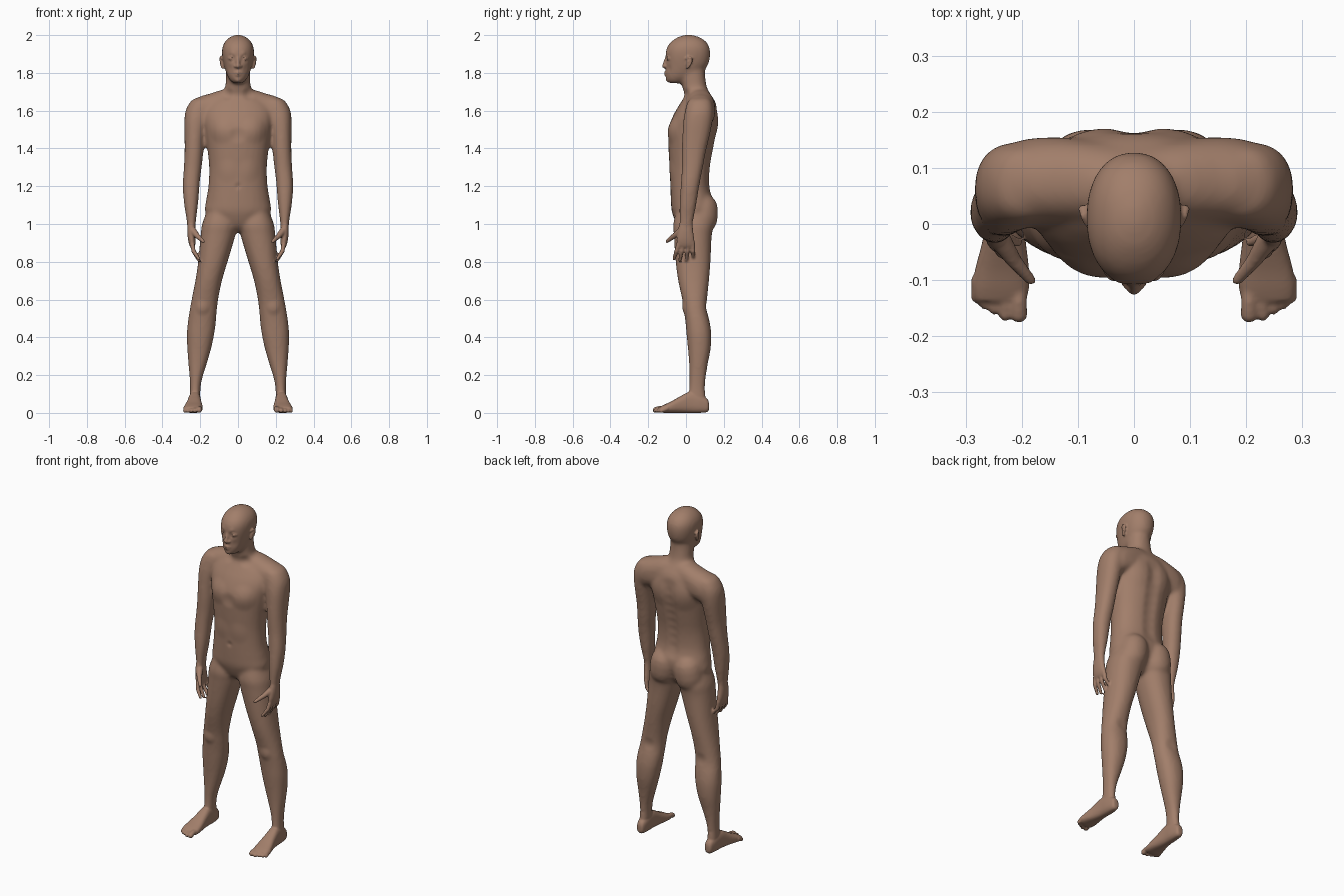
import bpy, bmesh
from mathutils import Vector, Matrix, kdtree
from math import cos, sin, tau, copysign

AXES = {'z': (2, 0, 1), 'y': (1, 0, 2), 'x': (0, 1, 2)}


def sides(mirror):
    return (1, -1) if mirror else (1,)


def skin_rings(bm, rings, side):
    """Bridge rings of points into a closed piece, mirrored when side is -1."""
    vs = [[bm.verts.new((p[0] * side, p[1], p[2])) for p in ring] for ring in rings]
    n = len(vs[0])
    for r0, r1 in zip(vs, vs[1:]):
        for k in range(n):
            j = (k + 1) % n
            bm.faces.new((r0[k], r0[j], r1[j], r1[k]))
    bm.faces.new(vs[0])
    bm.faces.new(vs[-1])


def loft(bm, rows, axis='z', mirror=False, e=2.2, n=28, sub=3):
    """Skin oval sections (t, u0, u1, v0, v1) with a smooth spline between them."""
    dense = []
    for i in range(len(rows) - 1):
        a, b, c, d = (rows[max(0, min(len(rows) - 1, i + k))] for k in (-1, 0, 1, 2))
        for s in range(sub):
            t = s / sub
            dense.append([0.5 * (2 * q + (r - p) * t + (2 * p - 5 * q + 4 * r - w) * t * t
                                 + (3 * q - p - 3 * r + w) * t ** 3)
                          for p, q, r, w in zip(a, b, c, d)])
    dense.append(rows[-1])
    it, iu, iv = AXES[axis]
    rings = []
    for t, u0, u1, v0, v1 in dense:
        ring = []
        for k in range(n):
            ca, sa = cos(tau * k / n), sin(tau * k / n)
            p = [0, 0, 0]
            p[it] = t
            p[iu] = (u0 + u1) / 2 + (u1 - u0) / 2 * copysign(abs(ca) ** (2 / e), ca)
            p[iv] = (v0 + v1) / 2 + (v1 - v0) / 2 * copysign(abs(sa) ** (2 / e), sa)
            ring.append(p)
        rings.append(ring)
    for side in sides(mirror):
        skin_rings(bm, rings, side)


def tube(bm, pts, mirror=True, n=14):
    """Round-ended tube through (x, y, z, radius) points."""
    co, rad = [Vector(p[:3]) for p in pts], [p[3] for p in pts]
    span = [max(c[i] for c in co) - min(c[i] for c in co) for i in range(3)]
    ref = Vector([1.0 if i == span.index(min(span)) else 0.0 for i in range(3)])
    tan = [(co[min(i + 1, len(co) - 1)] - co[max(i - 1, 0)]).normalized() for i in range(len(co))]
    caps = [(cos(a), sin(a)) for a in (.45, .85, 1.2, 1.45)]
    stations = [(co[0] - tan[0] * rad[0] * s, tan[0], rad[0] * c) for c, s in reversed(caps)]
    stations += list(zip(co, tan, rad))
    stations += [(co[-1] + tan[-1] * rad[-1] * s, tan[-1], rad[-1] * c) for c, s in caps]
    rings = []
    for c, t, r in stations:
        u = ref.cross(t).normalized()
        v = t.cross(u)
        rings.append([c + (u * cos(tau * k / n) + v * sin(tau * k / n)) * r for k in range(n)])
    for side in sides(mirror):
        skin_rings(bm, rings, side)


def ball(bm, p, scale):
    for side in (1, -1):
        m = Matrix.Translation((p[0] * side, p[1], p[2])) @ Matrix.Diagonal((*scale, 1))
        bmesh.ops.create_uvsphere(bm, u_segments=20, v_segments=12, radius=1, matrix=m)


def to_object(bm, name):
    me = bpy.data.meshes.new(name)
    bm.to_mesh(me)
    bm.free()
    ob = bpy.data.objects.new(name, me)
    bpy.context.collection.objects.link(ob)
    return ob


def fuse(bm, name, voxel, smooth):
    """Blend all the overlapping pieces into one skin."""
    ob = to_object(bm, name)
    r = ob.modifiers.new("skin", 'REMESH')
    r.mode, r.voxel_size, r.use_smooth_shade = 'VOXEL', voxel, True
    s = ob.modifiers.new("soften", 'SMOOTH')
    s.factor, s.iterations = 0.5, smooth
    dg = bpy.context.evaluated_depsgraph_get()
    new = bpy.data.meshes.new_from_object(ob.evaluated_get(dg))
    ob.modifiers.clear()
    ob.data = new
    return ob


def sculpt(me, dabs):
    """Push or pull the skin along its normals: (x, y, z, radius, amount)."""
    kd = kdtree.KDTree(len(me.vertices))
    for v in me.vertices:
        kd.insert(v.co, v.index)
    kd.balance()
    nrm = [v.normal.copy() for v in me.vertices]
    for x, y, z, r, amt in dabs:
        for side in sides(x != 0):
            for _, i, d in kd.find_range((x * side, y, z), r):
                me.vertices[i].co += nrm[i] * amt * (1 - (d / r) ** 2) ** 2


bm = bmesh.new()
# torso and neck
torso = [(.96, .05, -.01, .08), (.99, .11, -.045, .11), (1.06, .173, -.074, .14),
         (1.12, .17, -.08, .145), (1.2, .157, -.083, .127), (1.3, .153, -.087, .13),
         (1.4, .163, -.093, .148), (1.5, .178, -.094, .165), (1.58, .19, -.065, .168),
         (1.64, .165, -.03, .158), (1.68, .105, -.008, .135), (1.72, .07, -.018, .112),
         (1.78, .064, -.03, .102), (1.84, .06, -.035, .1)]
loft(bm, [(z, -w, w, f, b) for z, w, f, b in torso])
# trapezius and shoulder bridge
trap = [(.0, .0, .14, 1.55, 1.72), (.08, .0, .15, 1.54, 1.712), (.15, .0, .155, 1.52, 1.69),
        (.2, .0, .15, 1.5, 1.676), (.25, .025, .13, 1.53, 1.643)]
loft(bm, trap, 'x', True)
# buttocks
tube(bm, [(.078, .088, 1.08, .082), (.085, .085, 1.03, .083)], n=24)
# head
head = [(1.745, .02, -.088, -.03), (1.755, .037, -.1, .0), (1.78, .054, -.107, .05),
        (1.81, .066, -.108, .09), (1.84, .075, -.107, .116), (1.88, .083, -.109, .127),
        (1.92, .085, -.106, .128), (1.95, .078, -.092, .118), (1.975, .061, -.067, .096),
        (1.993, .036, -.035, .062), (2.001, .012, -.005, .03)]
loft(bm, [(z, -w, w, f, b) for z, w, f, b in head])
# arms
loft(bm, [(1.668, .15, .22, .035, .115), (1.65, .135, .25, .01, .135), (1.6, .14, .278, -.005, .145),
          (1.54, .162, .284, -.015, .14), (1.46, .177, .283, -.02, .124), (1.38, .184, .283, -.022, .105),
          (1.3, .192, .287, -.022, .09), (1.24, .2, .291, -.026, .078), (1.18, .205, .292, -.03, .067),
          (1.1, .212, .285, -.035, .055), (1.02, .222, .272, -.036, .04), (.96, .226, .268, -.037, .035)],
     mirror=True)
# legs
loft(bm, [(1.08, .03, .16, -.05, .13), (1.0, .006, .19, -.068, .145), (.95, .012, .197, -.065, .138),
          (.9, .025, .202, -.062, .134), (.8, .055, .211, -.055, .13), (.7, .085, .226, -.042, .122),
          (.6, .105, .246, -.02, .112), (.54, .112, .257, -.011, .112), (.48, .117, .266, -.003, .126),
          (.42, .125, .271, .002, .134), (.34, .142, .269, .01, .131), (.26, .165, .263, .016, .116),
          (.18, .19, .256, .018, .104), (.12, .199, .254, .015, .101), (.06, .2, .257, .0, .11)],
     mirror=True)
bmesh.ops.recalc_face_normals(bm, faces=bm.faces)
form = fuse(bm, "body_form", .01, 9)
# muscle and face modelling
dabs = [(.036, -.103, 1.877, .027, -.013), (.09, -.09, 1.5, .085, .01), (0, -.095, 1.47, .05, -.006),
        (.09, .165, 1.53, .1, .009), (.055, .0, 1.685, .04, -.008), (.19, -.012, .555, .045, .007),
        (0, -.085, 1.2, .022, -.006), (.06, -.09, 1.28, .07, .004), (.05, -.1, 1.82, .03, -.004),
        (0, -.104, 1.76, .025, .006), (.03, -.105, 1.9, .025, .004), (.175, .11, .56, .045, -.005)]
dabs += [(0, .145, 1.18 + .05 * i, .06, -.007) for i in range(9)]
sculpt(form.data, dabs)

bm = bmesh.new()
# nose, nostrils, lips
ball(bm, (.013, -.106, 1.835), (.009, .011, .008))
tube(bm, [(0, -.1, 1.885, .009), (0, -.112, 1.85, .010), (0, -.114, 1.837, .013)], False)
for z, y, w in ((1.801, -.108, .022), (1.789, -.107, .019)):
    tube(bm, [(-w, y + .01, z, .005), (0, y - .002, z, .0075), (w, y + .01, z, .005)], False)
# eyelids
for z, r in ((1.887, .0055), (1.867, .0045)):
    tube(bm, [(.022, -.094, 1.877, .004), (.035, -.098, z, r), (.051, -.087, 1.877, .004)])
# ears
tube(bm, [(.082, .01, 1.838, .008), (.086, .012, 1.86, .009), (.09, .022, 1.868, .007),
          (.094, .028, 1.877, .006), (.091, .014, 1.885, .006), (.085, .003, 1.876, .006)])
tube(bm, [(.082, .008, 1.828, .007), (.089, .022, 1.845, .006), (.092, .03, 1.862, .006), (.093, .029, 1.876, .006)])
# palms
loft(bm, [(1.0, .226, .268, -.035, .035), (.96, .226, .268, -.044, .038), (.92, .225, .265, -.05, .044),
          (.89, .226, .258, -.048, .046), (.875, .23, .25, -.04, .04)], mirror=True)
# fingers
for yb, yt, zt in ((-.037, -.064, .815), (-.012, -.033, .806), (.012, .002, .807), (.035, .038, .822)):
    ym = (yb + yt) / 2
    tube(bm, [(.243, yb, .9, .0125), (.235, ym, .855, .0115), (.207, yt, zt, .0085)])
# thumbs
tube(bm, [(.24, -.025, .965, .02), (.214, -.065, .935, .014), (.184, -.1, .908, .0095)])
# feet
loft(bm, [(.122, .215, .24, .02, .05), (.112, .205, .25, .004, .075), (.07, .198, .258, 0, .1),
          (.02, .197, .262, 0, .112), (-.03, .193, .27, 0, .088), (-.08, .187, .283, 0, .06),
          (-.115, .187, .288, 0, .044), (-.138, .192, .283, .004, .032)], 'y', True, e=2.6)
# toes
for x, y, r in ((.205, -.161, .0155), (.229, -.162, .0115), (.249, -.151, .011), (.266, -.142, .0105), (.281, -.131, .0105)):
    tube(bm, [(x, -.1, .024, r), (x, y + .02, r + .008, r * .9), (x, y, r, r)])
bmesh.ops.recalc_face_normals(bm, faces=bm.faces)
bm.from_mesh(form.data)
bpy.data.objects.remove(form)
body = fuse(bm, "body", .0052, 3)

# eyeballs
bm = bmesh.new()
ball(bm, (.036, -.088, 1.877), (.0135,) * 3)
eyes = to_object(bm, "eyes")

skin = bpy.data.materials.new("skin")
skin.diffuse_color = (.36, .21, .145, 1)
for ob in (body, eyes):
    ob.data.materials.clear()
    ob.data.materials.append(skin)
    ob.data.polygons.foreach_set("use_smooth", [True] * len(ob.data.polygons))
    ob.data.update()
